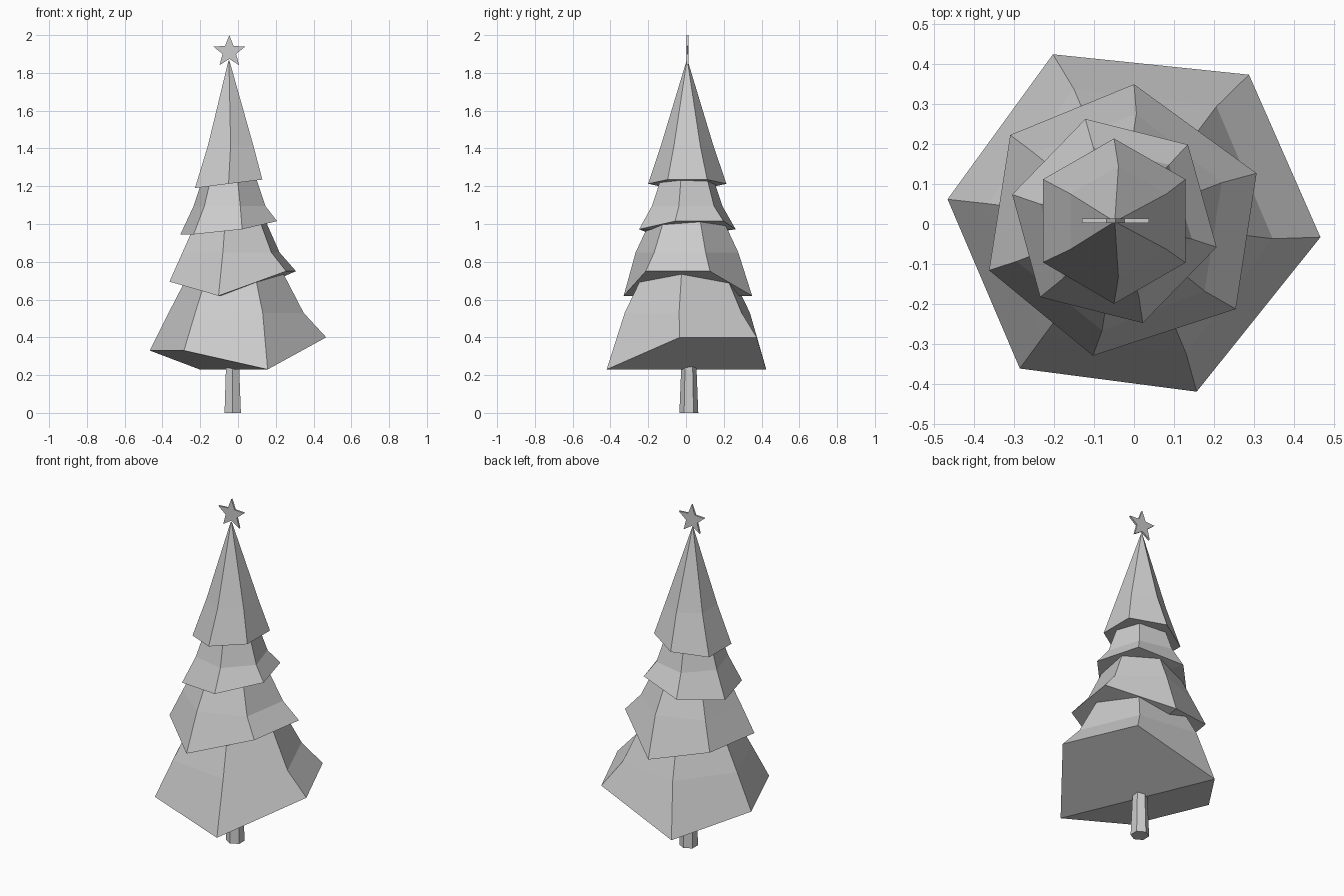
import bpy, math
from math import cos, sin, radians

if "Cube" in bpy.data.objects:
    bpy.data.objects.remove(bpy.data.objects["Cube"])


def make(name, verts, faces):
    me = bpy.data.meshes.new(name)
    me.from_pydata(verts, [], faces)
    me.update()
    ob = bpy.data.objects.new(name, me)
    bpy.context.collection.objects.link(ob)
    return ob


def ring(cx, cy, r, z, start):
    # six points, running clockwise seen from above
    return [(cx + r * cos(radians(start - 60 * i)),
             cy + r * sin(radians(start - 60 * i)), z) for i in range(6)]


def walls(levels):
    return [(6 * l + i, 6 * l + 6 + i, 6 * l + 6 + (i + 1) % 6, 6 * l + (i + 1) % 6)
            for l in range(levels)
            for i in range(6)]


def tier(name, rim, z_ends, z_right, z_left, centre, start, mid, top):
    # uneven drooping rim, regular middle ring, regular top ring
    heights = (z_ends, z_right, z_right, z_ends, z_left, z_left)
    verts = [(x, y, z) for (x, y), z in zip(rim, heights)]
    for r, z in (mid, top):
        verts += ring(*centre, r, z, start)
    # underside folded along the line between the two end corners
    under = [(0, 1, 2, 3), (0, 3, 4, 5)]
    return make(name, verts, walls(2) + under + [tuple(range(17, 11, -1))])


# Branch tiers, bottom to top
tier("branches_bottom",
     [(-.203, .425), (.288, .374), (.467, -.033), (.157, -.42), (-.286, -.362), (-.467, .062)],
     .23, .40, .33, (-.01, .007), 113, (.36, .53), (.24, .76))
tier("branches_lower_middle",
     [(0, .35), (.307, .127), (.255, -.213), (-.103, -.33), (-.363, -.116), (-.31, .223)],
     .62, .75, .695, (-.037, .005), 81, (.275, .85), (.18, 1.05))
tier("branches_upper_middle",
     [(-.122, .263), (.135, .199), (.207, -.058), (.022, -.248), (-.235, -.183), (-.305, .074)],
     .972, 1.015, .945, (-.045, .006), 107, (.195, 1.095), (.135, 1.27))
top_tier = tier("branches_top",
     [(-.05, .214), (.129, .112), (.129, -.097), (-.05, -.2), (-.228, -.096), (-.228, .112)],
     1.213, 1.235, 1.19, (-.039, .006), 90, (.139, 1.415), (.003, 1.865))
# Lean the tip over to the star
for v in top_tier.data.vertices[12:]:
    v.co.x -= .009

# Tapered trunk
trunk = ring(-.028, .015, .05, 0, 90) + ring(-.029, .015, .038, .3, 90)
make("trunk", trunk, walls(1) + [tuple(range(6)), tuple(range(11, 5, -1))])

# Star at the tip
outline = [((.088, .038)[i % 2], radians(90 + 36 * i)) for i in range(10)]
star = [(-.046 + r * cos(a), y, 1.912 + r * sin(a)) for y in (.003, .014) for r, a in outline]
make("star", star,
     [tuple(range(10)), tuple(range(19, 9, -1))]
     + [(i, i + 10, (i + 1) % 10 + 10, (i + 1) % 10) for i in range(10)])
